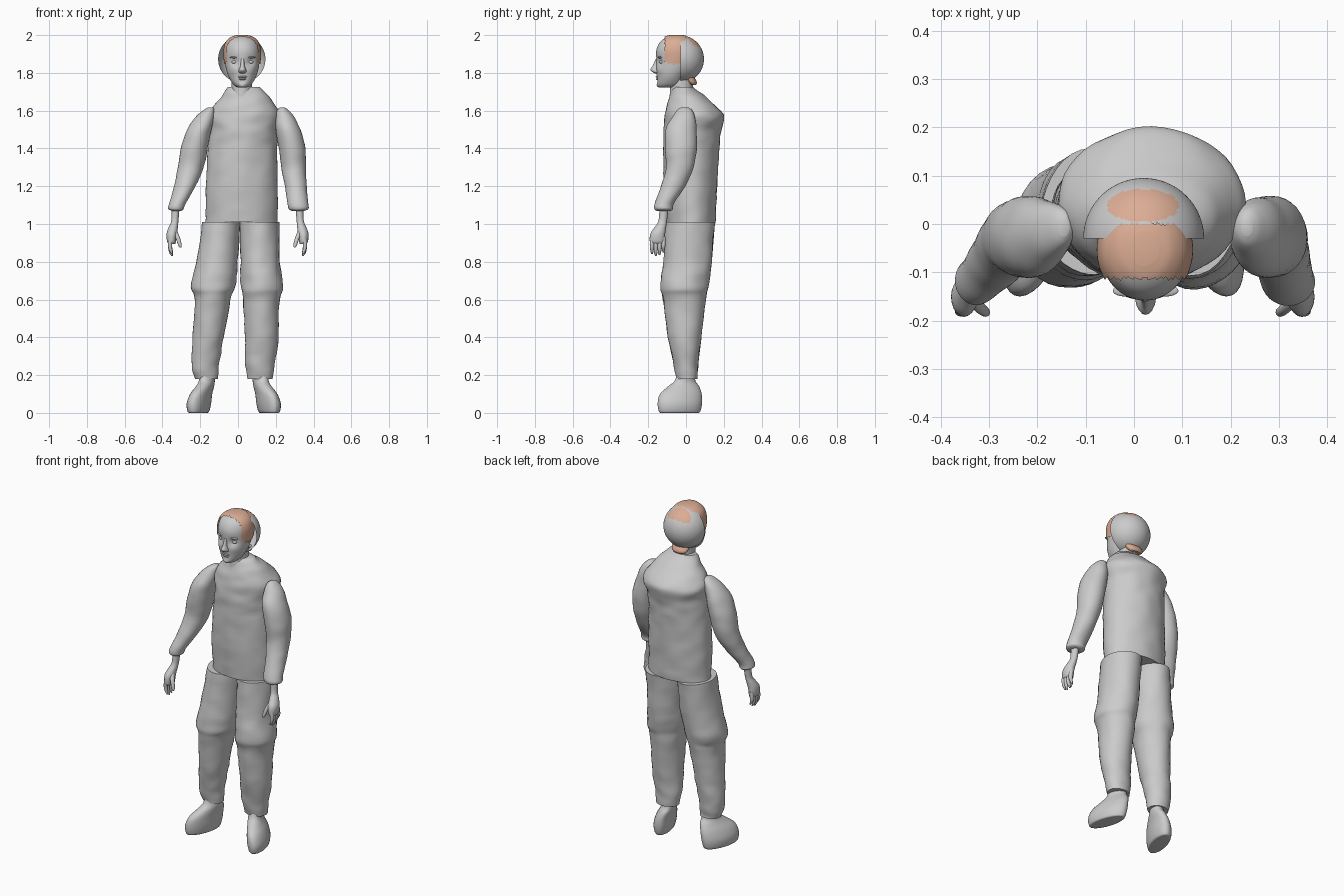
import bpy, bmesh, math
from mathutils import Vector, noise

if "Cube" in bpy.data.objects:
    bpy.data.objects.remove(bpy.data.objects["Cube"], do_unlink=True)


def material(name, rgb):
    m = bpy.data.materials.new(name)
    m.use_nodes = True
    m.diffuse_color = (*rgb, 1)
    m.node_tree.nodes["Principled BSDF"].inputs["Base Color"].default_value = (*rgb, 1)
    return m


GREY = material("plain grey", (0.6, 0.6, 0.6))
PEACH = material("peach hair", (0.72, 0.42, 0.3))


def finish(name, bm, mats, angle=50):
    bmesh.ops.recalc_face_normals(bm, faces=bm.faces)
    mesh = bpy.data.meshes.new(name)
    bm.to_mesh(mesh)
    bm.free()
    for m in mats:
        mesh.materials.append(m)
    ob = bpy.data.objects.new(name, mesh)
    bpy.context.collection.objects.link(ob)
    bpy.ops.object.select_all(action='DESELECT')
    ob.select_set(True)
    bpy.context.view_layer.objects.active = ob
    bpy.ops.object.shade_smooth_by_angle(angle=math.radians(angle))
    return ob


def smooth_rows(rows, steps):
    """Catmull-Rom curve through the section rows."""
    out = []
    for i in range(len(rows) - 1):
        p = [rows[max(0, min(len(rows) - 1, i + k))] for k in (-1, 0, 1, 2)]
        for s in range(steps):
            t = s / steps
            out.append([b + 0.5 * t * (c - a + t * (2*a - 5*b + 4*c - d + t * (3*(b - c) + d - a)))
                        for a, b, c, d in zip(*p)])
    return out + [list(rows[-1])]


def loft(name, rows, mat=GREY, segs=32, steps=4, shear=0, wrinkle=0, warp=None, keep=None):
    """Skin of oval sections given as z, x min, x max, y min, y max."""
    bm = bmesh.new()
    rings = []
    for z, x0, x1, y0, y1 in smooth_rows(rows, steps):
        ring = []
        for k in range(segs):
            a = math.tau * k / segs
            dx, dy = math.cos(a), math.sin(a)
            v = Vector(((x0 + x1) / 2 + dx * (x1 - x0) / 2 + shear * dy * (y1 - y0) / 2,
                        (y0 + y1) / 2 + dy * (y1 - y0) / 2, z))
            if wrinkle:
                v += Vector((dx, dy, 0)) * wrinkle * noise.noise(Vector((v.x * 12, v.y * 12, z * 18)))
            if warp:
                v.y += warp(v)
            ring.append(bm.verts.new(v))
        rings.append(ring)
    for a, b in zip(rings, rings[1:]):
        for k in range(segs):
            j = (k + 1) % segs
            bm.faces.new((a[k], a[j], b[j], b[k]))
    bm.faces.new(rings[0])
    bm.faces.new(rings[-1])
    if keep:
        drop = [f for f in bm.faces if not keep(f.calc_center_median())]
        bmesh.ops.delete(bm, geom=drop, context='FACES')
    return finish(name, bm, [mat])


def ball(name, centre, size, mat=GREY):
    bm = bmesh.new()
    bmesh.ops.create_uvsphere(bm, u_segments=20, v_segments=12, radius=1)
    for v in bm.verts:
        v.co = Vector(centre) + Vector(c * s for c, s in zip(v.co, size))
    return finish(name, bm, [mat])


def tube(name, points, radii):
    """Tapered limb piece, running mostly downward."""
    rows = [(z, x - r, x + r, y - r, y + r) for (x, y, z), r in zip(points, radii)]
    return loft(name, rows, segs=12, steps=3)


# Torso
loft("torso", [
    (1.01, -.17, .21, -.10, .155), (1.2, -.17, .21, -.115, .165), (1.4, -.158, .207, -.12, .175),
    (1.5, -.15, .21, -.12, .188), (1.57, -.157, .23, -.115, .2), (1.62, -.13, .205, -.105, .165),
    (1.67, -.09, .17, -.09, .11), (1.705, -.065, .135, -.075, .06), (1.725, -.05, .115, -.055, .04)],
    segs=48, steps=6, wrinkle=.006)
loft("neck", [(1.64, -.05, .09, -.09, .04), (1.70, -.035, .075, -.085, .035),
              (1.78, -.035, .075, -.08, .04)])

# Trouser legs
depth = [(.18, -.05, .06), (.25, -.065, .065), (.4, -.095, .08), (.6, -.12, .105),
         (.67, -.135, .118), (.8, -.12, .135), (1.01, -.105, .155)]
widths = {
    "right": [(-.23, -.105), (-.245, -.10), (-.24, -.075), (-.23, -.04), (-.25, -.015), (-.22, 0), (-.19, .01)],
    "left": [(.05, .185), (.04, .195), (.035, .213), (.025, .22), (.015, .24), (.012, .222), (.01, .22)]}
for side, spans in widths.items():
    loft(side + "_trouser_leg", [(z, *w, a, b) for (z, a, b), w in zip(depth, spans)],
         steps=6, wrinkle=.006)

# Feet, toes turned outward
for side, ankle, s in (("right", -.165, -1), ("left", .12, 1)):
    rows = []
    for z, off, half, y0, y1 in ((0, .045, .035, -.13, .06), (.006, .045, .05, -.143, .075),
                                 (.05, .042, .058, -.15, .085), (.1, .03, .052, -.138, .083),
                                 (.14, .01, .044, -.095, .07), (.17, 0, .04, -.06, .05),
                                 (.22, 0, .04, -.045, .045)):
        c = ankle + s * off
        rows.append((z, c - half, c + half, y0, y1))
    loft(side + "_foot", rows, shear=-.25 * s)

# Sleeves
sleeve_depth = [(1.07, -.155, -.08), (1.08, -.167, -.07), (1.11, -.165, -.062), (1.2, -.132, -.005),
                (1.3, -.105, .04), (1.4, -.11, .056), (1.5, -.108, .056), (1.57, -.07, .045),
                (1.605, -.045, .03), (1.618, -.025, .01)]
sleeves = {
    "right": [(-.35, -.30), (-.37, -.288), (-.365, -.277), (-.338, -.225), (-.318, -.182), (-.302, -.16),
              (-.268, -.14), (-.222, -.125), (-.18, -.125), (-.155, -.135)],
    "left": [(.285, .35), (.268, .372), (.262, .372), (.248, .364), (.23, .36), (.215, .357),
             (.2, .33), (.198, .295), (.208, .265), (.222, .245)]}
for side, spans in sleeves.items():
    loft(side + "_sleeve", [(z, *w, a, b) for (z, a, b), w in zip(sleeve_depth, spans)],
         steps=5, wrinkle=.003)

# Hands with curled fingers
for side, wrist, s in (("right", -.33, -1), ("left", .325, 1)):
    palm = []
    for z, off, half, y0, y1 in ((.895, .02, .018, -.185, -.115), (.91, .022, .024, -.192, -.112),
                                 (.95, .02, .028, -.188, -.11), (.985, .012, .024, -.165, -.105),
                                 (1.02, .004, .019, -.145, -.1), (1.1, 0, .022, -.14, -.09)):
        c = wrist + s * off
        palm.append((z, c - half, c + half, y0, y1))
    loft(side + "_palm", palm, segs=20)
    for i, tip in enumerate((.84, .83, .835, .85)):
        y = -.18 + i * .02
        x = wrist + s * .03
        tube(f"{side}_finger_{i + 1}",
             [(x - s * .012, y, tip), (x - s * .004, y, tip + .02), (x, y, .89), (x - s * .006, y, .93)],
             (.004, .009, .011, .012))
    tube(side + "_thumb", [(wrist - s * .025, -.185, .875), (wrist - s * .022, -.182, .89),
                           (wrist - s * .01, -.172, .93), (wrist + s * .01, -.15, .97)],
         (.004, .01, .012, .015))

# Head with sculpted eye sockets, cheeks, mouth crease and chin
MID = .024
features = [(MID - .042, 1.858, .02, .012), (MID + .042, 1.858, .02, .012), (MID, 1.752, .02, .007),
            (MID - .05, 1.815, .025, -.005), (MID + .05, 1.815, .025, -.005), (MID, 1.735, .02, -.006)]


def sculpt(v):
    if v.y > -.07:
        return 0
    return sum(d * math.exp(-((v.x - x) ** 2 + (v.z - z) ** 2) / r ** 2) for x, z, r, d in features)


skull = [(1.722, .005, .04, -.135, -.07), (1.728, -.012, .058, -.148, -.04), (1.745, -.03, .076, -.155, -.02),
         (1.78, -.05, .096, -.155, .0), (1.82, -.063, .108, -.157, .03), (1.87, -.07, .115, -.157, .05),
         (1.92, -.07, .115, -.157, .05), (1.96, -.058, .102, -.14, .035), (1.985, -.03, .075, -.11, .01),
         (1.994, .0, .045, -.08, -.02)]
loft("head", skull, segs=64, steps=6, warp=sculpt)
loft("nose", [(1.797, .014, .034, -.165, -.13), (1.805, .003, .045, -.178, -.13), (1.818, .006, .042, -.188, -.13),
              (1.84, .013, .035, -.175, -.13), (1.875, .014, .034, -.16, -.13)], segs=16)
for side, s in (("right", -1), ("left", 1)):
    ball(side + "_eye", (MID + s * .042, -.128, 1.857), (.016, .013, .009))
    ball(side + "_brow", (MID + s * .042, -.138, 1.882), (.026, .012, .005))
ball("upper_lip", (MID, -.15, 1.779), (.024, .011, .005))
ball("lower_lip", (MID, -.148, 1.768), (.02, .011, .006))

# Hair: band over the crown and temples, tuft at the nape
G = .006
loft("hair_band", [(z + G, a - G, b + G, c - G, d + G) for z, a, b, c, d in skull], PEACH, segs=64, steps=6,
     keep=lambda c: c.y > -.113 and c.z > 1.845 + .25 * abs(c.y + .06) and c.y < .0)
loft("nape_hair", [(1.735, -.015, .055, .025, .052), (1.75, -.03, .07, .005, .058),
                   (1.775, -.035, .075, -.01, .045)], PEACH)

# Half dome over the back of the head, with hair showing at the crown
bm = bmesh.new()
bmesh.ops.create_uvsphere(bm, u_segments=96, v_segments=64, radius=.125)
bmesh.ops.translate(bm, verts=bm.verts, vec=(.02, -.03, 1.873))
bmesh.ops.delete(bm, geom=[f for f in bm.faces if f.calc_center_median().y < -.03], context='FACES')
for f in bm.faces:
    c = f.calc_center_median()
    if c.z > 1.9 and ((c.x - .018) / .075) ** 2 + ((c.y - .038) / .034) ** 2 < 1:
        f.material_index = 1
finish("hair_dome", bm, [GREY, PEACH])
